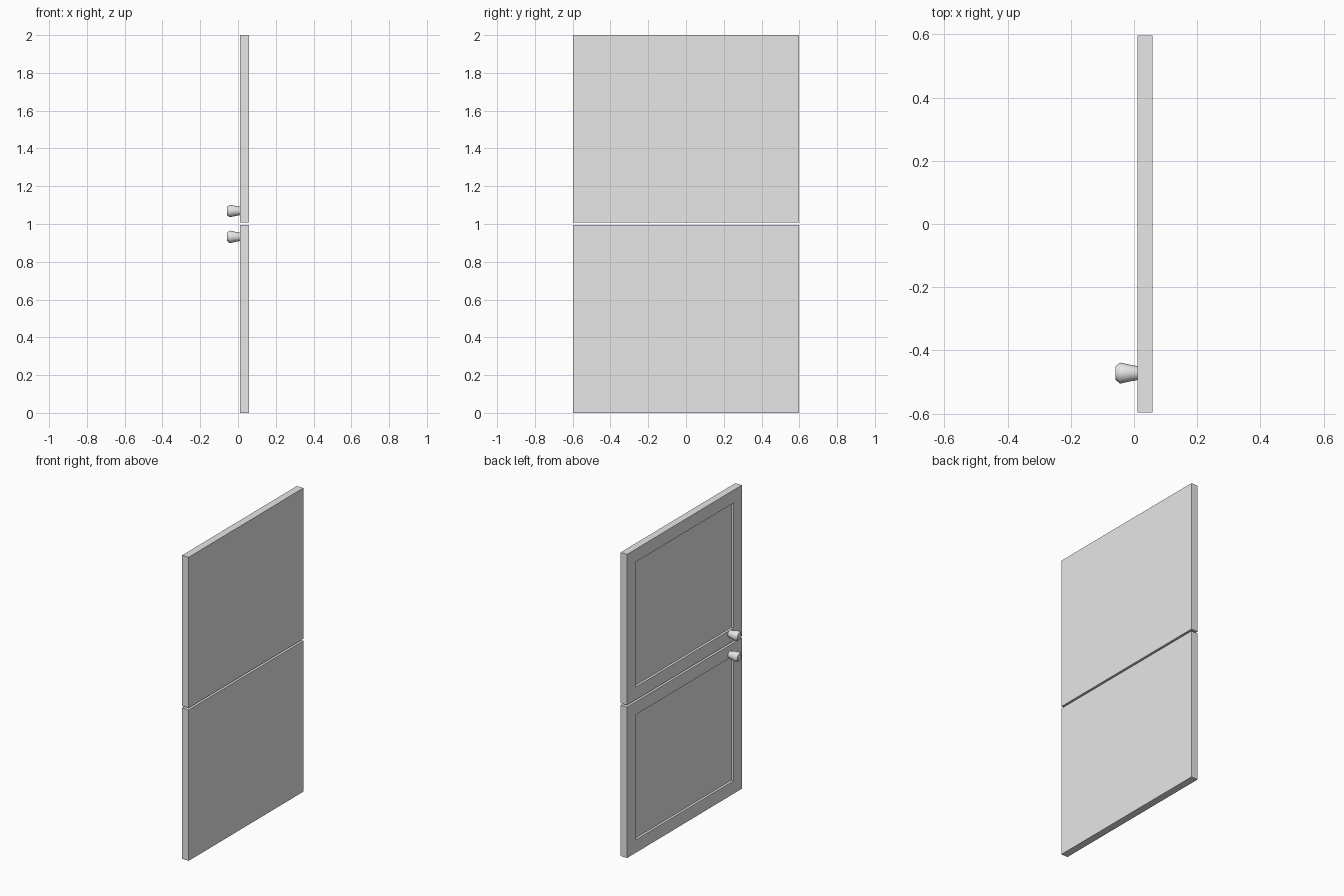
import bpy, bmesh, math
from mathutils import Vector

cube = bpy.data.objects.get("Cube")
if cube:
    bpy.data.objects.remove(cube, do_unlink=True)

grey = bpy.data.materials.new("light grey")
grey.use_nodes = True
colour = (0.8, 0.8, 0.8, 1.0)
grey.diffuse_color = colour
grey.node_tree.nodes["Principled BSDF"].inputs["Base Color"].default_value = colour

FACE, BACK = 0.011, 0.059      # x of the panelled face and the plain face
HALF_W = 0.597                 # half of the door width, along y
FRAME, DEPTH = 0.12, 0.016     # border width and recess depth


def add_object(name, bm):
    bmesh.ops.recalc_face_normals(bm, faces=bm.faces)
    mesh = bpy.data.meshes.new(name)
    bm.to_mesh(mesh)
    bm.free()
    mesh.materials.append(grey)
    obj = bpy.data.objects.new(name, mesh)
    bpy.context.collection.objects.link(obj)
    return obj


def door(name, z0, z1):
    """Slab with one recessed panel on its -x face."""
    bm = bmesh.new()
    bmesh.ops.create_cube(bm, size=1)
    bmesh.ops.scale(bm, vec=(BACK - FACE, 2 * HALF_W, z1 - z0), verts=bm.verts)
    bmesh.ops.translate(bm, vec=((FACE + BACK) / 2, 0, (z0 + z1) / 2), verts=bm.verts)
    bm.normal_update()
    front = next(f for f in bm.faces if f.normal.x < -0.9)
    # Border, then a straight-walled recess
    bmesh.ops.inset_region(bm, faces=[front], thickness=FRAME)
    panel = bmesh.ops.extrude_discrete_faces(bm, faces=[front])["faces"][0]
    bmesh.ops.translate(bm, vec=(DEPTH, 0, 0), verts=panel.verts)
    return add_object(name, bm)


def knob(name, z):
    """Turned knob: flared neck, widest near the front, chamfered end."""
    profile = [(FACE, 0), (FACE, 0.022), (-0.015, 0.027), (-0.042, 0.033),
               (-0.046, 0.032), (-0.059, 0.021), (-0.059, 0)]
    bm = bmesh.new()
    verts = [bm.verts.new((x, 0, r)) for x, r in profile]
    edges = [bm.edges.new(pair) for pair in zip(verts, verts[1:])]
    bmesh.ops.spin(bm, geom=verts + edges, axis=(1, 0, 0), cent=(0, 0, 0),
                   angle=math.tau, steps=32)
    bmesh.ops.remove_doubles(bm, verts=bm.verts, dist=0.0001)
    bmesh.ops.translate(bm, vec=Vector((0, -0.472, z)), verts=bm.verts)
    obj = add_object(name, bm)
    obj.data.shade_smooth()
    obj.data.set_sharp_from_angle(angle=math.radians(40))
    return obj


# Two stacked door leaves with a narrow gap, knobs beside the gap
door("lower_door", 0.0, 0.994)
door("upper_door", 1.007, 2.0)
knob("lower_knob", 0.932)
knob("upper_knob", 1.069)
